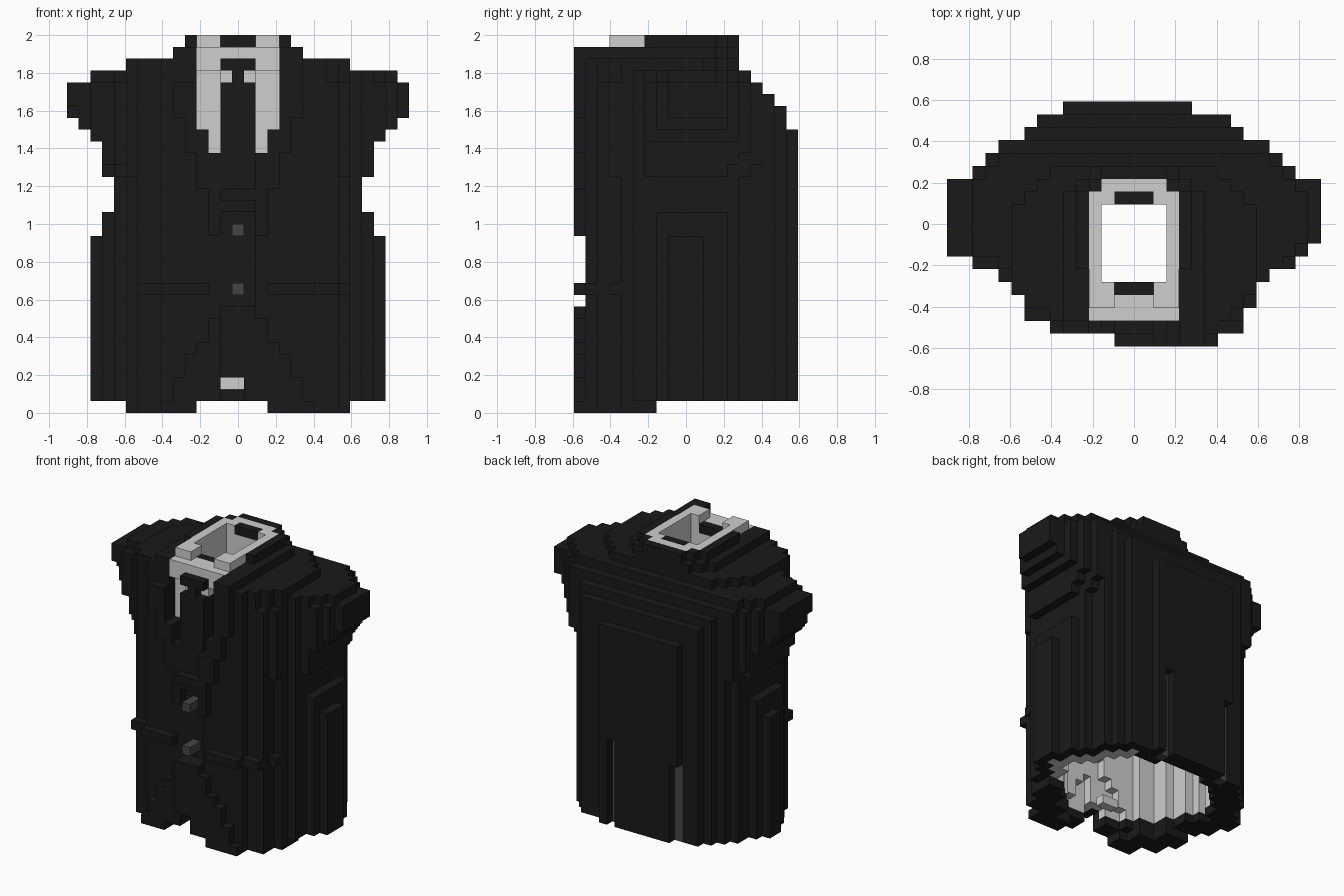
import bpy, bmesh, math
from mathutils import Vector

U = 0.0625  # size of one block
if "Cube" in bpy.data.objects:
    bpy.data.objects.remove(bpy.data.objects["Cube"])


def material(name, value):
    m = bpy.data.materials.new(name)
    m.use_nodes = True
    m.diffuse_color = (value, value, value, 1)
    m.node_tree.nodes["Principled BSDF"].inputs["Base Color"].default_value = (value, value, value, 1)
    return m


BLACK = material("black cloth", 0.010)
LIGHT = material("light grey cloth", 0.62)
GREY = material("dark grey", 0.06)

# Outline steps as (largest distance from centre, depth)
FRONT_LEFT = [(6, -9), (8, -8), (9, -7), (10, -4), (12, -3), (13, -2), (14, -1)]
FRONT_RIGHT = [(1, -9), (6, -8), (8, -7), (9, -6), (10, -4), (12, -3), (14, -2)]
BACK = [(5, 9), (7, 8), (8, 7), (10, 6), (11, 5), (12, 4), (14, 3)]
# Steps by height as (first layer above, value)
BACK_SLOPE = [(24, 9), (26, 8), (27, 7), (28, 6), (29, 5), (32, 4)]
WIDTH = [(15, 12), (17, 11), (20, 10), (23, 11), (24, 12), (25, 13),
         (28, 14), (29, 13), (30, 9), (31, 5), (32, 4)]
# Where the back corners of each top layer start to be cut
TOP_CORNER = {28: 10, 29: 6, 30: 3, 31: 2}


def step(table, v, strict=False):
    return next(r for limit, r in table if (v < limit if strict else v <= limit))


def corner_room(x, z, size):
    """Depth left by the rounded sides, which widen toward the shoulders."""
    return size + max(0, z - 19) * 0.8 - 1.57 * abs(x)


def front_edge(x, z):
    y = step(FRONT_LEFT if x >= 0 else FRONT_RIGHT, abs(x))
    if z < 9 and 9 >= abs(x) > 1 + (9 - z) * 0.6:  # beside the flared front tails
        y += 1
    elif 9 <= z < 15 and abs(x) < 10:             # waist is set back
        y += 2 if abs(x) <= 1 else 1
    elif 15 <= z < 18 and abs(x) <= 1:            # below the lapels
        y += 2 if z < 17 else 1
    elif z >= 15 and 9 >= abs(x) > 2 + (z - 15) * 0.3:  # chest beside the lapels
        y += 1
    elif z >= 28 and x < 0:
        y += 1
    if z >= 28:
        y = max(y, abs(x) - 14)
    if z == 31:
        y = -3
    return max(y, math.ceil(-corner_room(x, z, 20.1 if x >= 0 else 18.7)))


def back_edge(x, z):
    y = min(step(BACK, abs(x)), step(BACK_SLOPE, z, True),
            math.floor(corner_room(x, z, 20.4 if x >= 0 else 21)))
    if x == 5:
        y = min(y, 8)
    if z in TOP_CORNER:
        y = min(y, (5 if z == 28 else 4) - max(0, abs(x) - TOP_CORNER[z]))
    return y


def is_solid(x, y, z):
    if abs(x) > step(WIDTH, z, True) or (z == 28 and x == -13):
        return False
    if not front_edge(x, z) <= y <= back_edge(x, z):
        return False
    # Neck opening in the front
    opening, depth = (3, -6) if z >= 24 else (2, -6) if z >= 22 else (1, -7) if z >= 19 else (-1, 0)
    return not (abs(x) <= opening and y < depth)


solid = {(x, y, z) for x in range(-14, 15) for y in range(-9, 10)
         for z in range(32) if is_solid(x, y, z)}
NEAR = [(a, b, 0) for a in (-1, 0, 1) for b in (-1, 0, 1) if a or b] + [(0, 0, 1), (0, 0, -1)]


def split_shell(cells):
    """Return the outer one-block skin and the rest, open at the bottom."""
    skin = {c for c in cells if any(
        (c[0] + d[0], c[1] + d[1], c[2] + d[2]) not in cells
        for d in NEAR if c[2] + d[2] >= 0)}
    return skin, cells - skin


# Jacket skin, then the lining just inside it
skin, core = split_shell(solid)
lining, _ = split_shell(core)
blocks = {c: "jacket" for c in skin}
for c in lining:
    blocks[c] = "lining" if c[2] > (1 if c[0] <= 5 else 0) else "jacket"

# Hem: only the two front tails reach the lowest layer
for c in list(blocks):
    x, y, z = c
    if z == 0 and (abs(x) > 9 or y > -3 or -4 < x < 3):
        del blocks[c]
    elif z <= 2 and x in (-1, 0) and y < -5:
        del blocks[c]

# Shirt tail showing between the front tails
for x in (-1, 0):
    blocks[(x, -5, 2)] = "shirt_tail"

# Shirt collar with open neck; the strips below the knot are set back
for x in range(-3, 4):
    for y in range(-7, 4):
        for z in range(22, 32):
            if (z < 24 and abs(x) > 2) or (z < 29 and y < -6):
                continue
            if z == 31 and (y < -6 or (y < -3 and abs(x) < 2)):
                continue
            if z == 31 and abs(x) == 3 and y == 3:
                continue
            if abs(x) < 2 and ((z == 30 and y == -5) or (z == 31 and y == 2)):
                continue
            blocks[(x, y, z)] = "shirt_collar"
for c in list(blocks):
    x, y, z = c
    if abs(x) <= 2 and -4 <= y <= 1:
        del blocks[c]

# Tie with a pinched knot
for z in range(18, 30):
    for x in (-1, 0, 1):
        if z != 28 or x == 0:
            blocks[(x, -8, z)] = "tie"
            if 22 <= z < 29:
                blocks[(x, -7, z)] = "tie"
# Collar points beside the knot's pinch
for x in (-1, 1):
    blocks[(x, -7, 28)] = "shirt_collar"

# Pocket flaps and buttons
for x in list(range(-8, -2)) + list(range(3, 10)):
    blocks[(x, front_edge(x, 10) - 1, 10)] = "pocket_flaps"
for z in (10, 15):
    for y in (-9, -8):
        blocks[(0, y, z)] = "buttons"

# Two back vents
for x, top in ((3, 11), (-5, 10)):
    for z in range(1, top):
        blocks.pop((x, 9, z), None)
        blocks[(x, 8, z)] = "vents"

SIDES = [Vector(s) for s in ((1, 0, 0), (-1, 0, 0), (0, 1, 0), (0, -1, 0), (0, 0, 1), (0, 0, -1))]


def build(name, mat):
    """Make one object from the exposed sides of its blocks."""
    bm = bmesh.new()
    for c, part in blocks.items():
        if part != name:
            continue
        centre = Vector(c) + Vector((0, 0, 0.5))
        for n in SIDES:
            if tuple(int(v) for v in Vector(c) + n) in blocks:
                continue
            u = Vector((n.y, n.z, n.x))
            w = n.cross(u)
            bm.faces.new([bm.verts.new((centre + (n + u * a + w * b) / 2) * U)
                          for a, b in ((-1, -1), (1, -1), (1, 1), (-1, 1))])
    bmesh.ops.remove_doubles(bm, verts=bm.verts, dist=0.001)
    bmesh.ops.dissolve_limit(bm, angle_limit=0.01, verts=bm.verts, edges=bm.edges)
    mesh = bpy.data.meshes.new(name)
    bm.to_mesh(mesh)
    bm.free()
    mesh.materials.append(mat)
    bpy.context.collection.objects.link(bpy.data.objects.new(name, mesh))


for name, mat in (("jacket", BLACK), ("lining", LIGHT), ("shirt_collar", LIGHT),
                  ("shirt_tail", LIGHT), ("tie", BLACK), ("pocket_flaps", BLACK),
                  ("buttons", GREY), ("vents", GREY)):
    build(name, mat)
